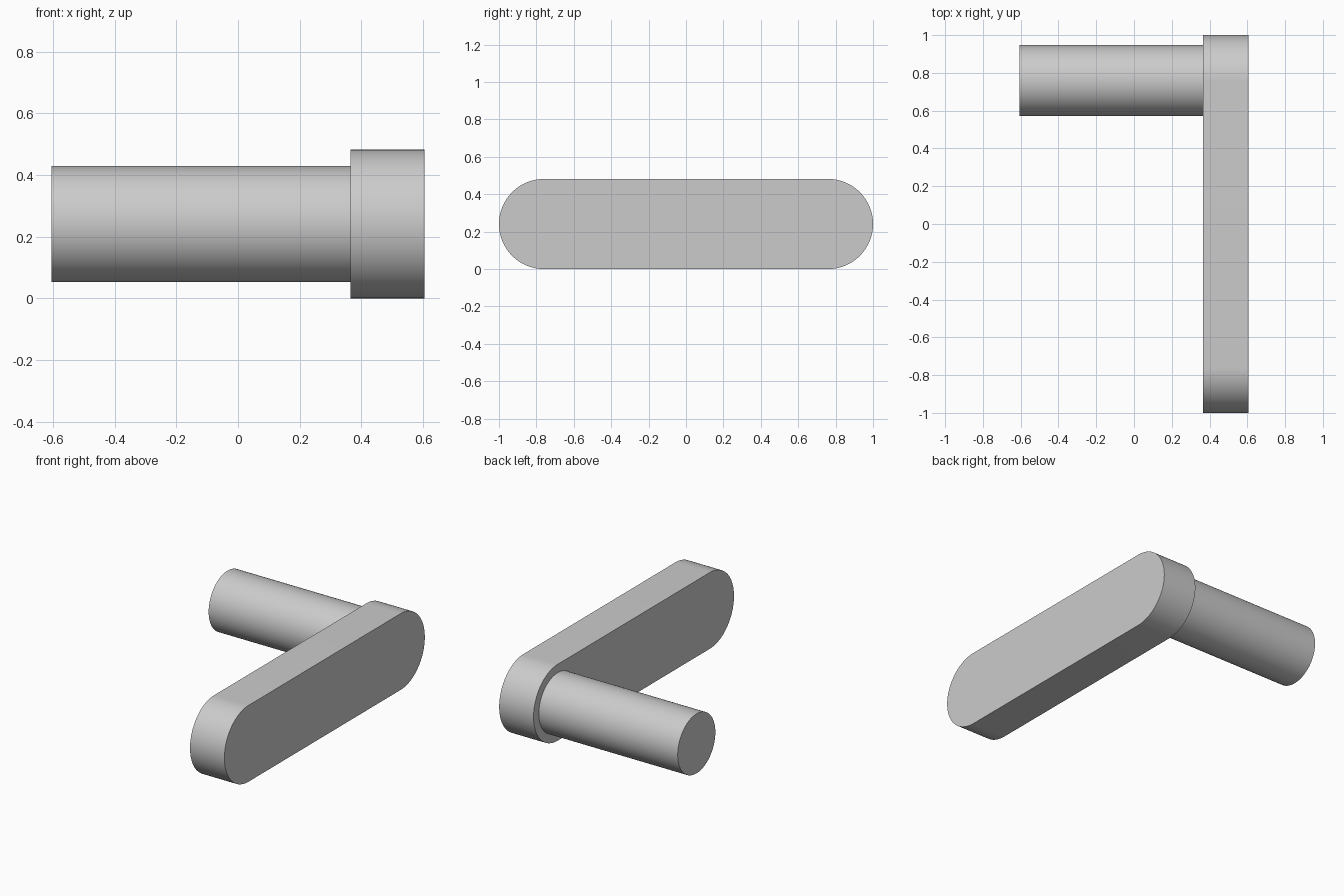
import bpy, bmesh, math

if "Cube" in bpy.data.objects:
    bpy.data.objects.remove(bpy.data.objects["Cube"])

R = 0.241            # end radius of the arm
END = 1.0 - R        # centre of each rounded end along y
X_OUT, X_IN = 0.605, 0.365
SEG = 48             # segments per half circle


def arc(cy, cz, r, start, sweep, steps):
    return [(cy + r * math.cos(start + sweep * i / steps),
             cz + r * math.sin(start + sweep * i / steps)) for i in range(steps + 1)]


def extrude_x(name, outline, x0, x1):
    """Solid made by sweeping a (y, z) outline from x0 to x1."""
    bm = bmesh.new()
    face = bm.faces.new([bm.verts.new((x0, y, z)) for y, z in outline])
    new = bmesh.ops.extrude_face_region(bm, geom=[face], use_keep_orig=True)["geom"]
    verts = [g for g in new if isinstance(g, bmesh.types.BMVert)]
    bmesh.ops.translate(bm, vec=(x1 - x0, 0, 0), verts=verts)
    bmesh.ops.recalc_face_normals(bm, faces=bm.faces)
    mesh = bpy.data.meshes.new(name)
    bm.to_mesh(mesh)
    bm.free()
    obj = bpy.data.objects.new(name, mesh)
    bpy.context.collection.objects.link(obj)
    bpy.ops.object.select_all(action='DESELECT')
    obj.select_set(True)
    bpy.context.view_layer.objects.active = obj
    bpy.ops.object.shade_smooth_by_angle(angle=math.radians(30))
    return obj


# Flat arm with fully rounded ends
slot = (arc(END, R, R, -math.pi / 2, math.pi, SEG)
        + arc(-END, R, R, math.pi / 2, math.pi, SEG))
extrude_x("crank_arm", slot, X_IN, X_OUT)

# Round grip, concentric with one arm end and seated slightly into the arm
circle = arc(END, R, 0.188, 0, 2 * math.pi, 2 * SEG)[:-1]
extrude_x("grip_peg", circle, -X_OUT, X_IN + 0.005)
